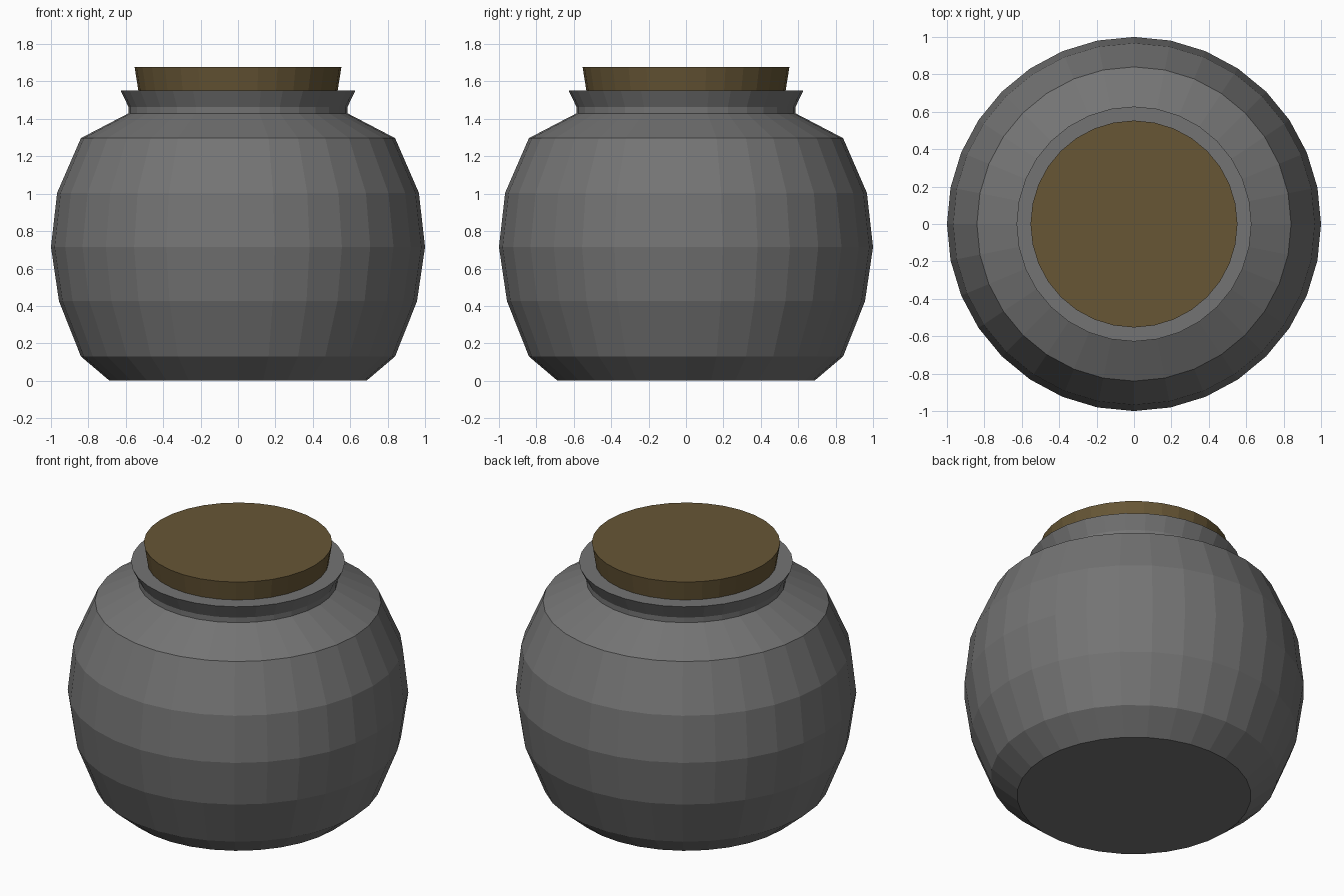
import bpy, bmesh, math

if "Cube" in bpy.data.objects:
    bpy.data.objects.remove(bpy.data.objects["Cube"])

SIDES = 32


def lathe(name, profile, color):
    """Spin a (radius, z) profile into a closed flat-faced solid."""
    bm = bmesh.new()
    rings = []
    for r, z in profile:
        rings.append([bm.verts.new((r * math.cos(a), r * math.sin(a), z))
                      for a in (2 * math.pi * i / SIDES for i in range(SIDES))])
    for low, high in zip(rings, rings[1:]):
        for i in range(SIDES):
            j = (i + 1) % SIDES
            bm.faces.new((low[i], low[j], high[j], high[i]))
    bm.faces.new(rings[0][::-1])
    bm.faces.new(rings[-1])
    bmesh.ops.recalc_face_normals(bm, faces=bm.faces)
    mesh = bpy.data.meshes.new(name)
    bm.to_mesh(mesh)
    bm.free()
    mat = bpy.data.materials.new(name + "_material")
    mat.diffuse_color = (*color, 1)
    mat.use_nodes = True
    mat.node_tree.nodes["Principled BSDF"].inputs["Base Color"].default_value = mat.diffuse_color
    mesh.materials.append(mat)
    obj = bpy.data.objects.new(name, mesh)
    bpy.context.collection.objects.link(obj)
    return obj


# Pot: rounded body, shoulder, short neck, flared flat rim and socket for the stopper
lathe("pot", [(0.687, 0), (0.84, 0.13), (0.957, 0.425), (1.0, 0.715),
              (0.967, 1.005), (0.84, 1.297), (0.585, 1.43), (0.585, 1.463),
              (0.628, 1.553), (0.525, 1.553), (0.51, 1.45)], (0.175, 0.175, 0.175))

# Tapered cork stopper
lathe("cork_stopper", [(0.515, 1.455), (0.533, 1.553), (0.553, 1.678)],
      (0.135, 0.093, 0.036))
